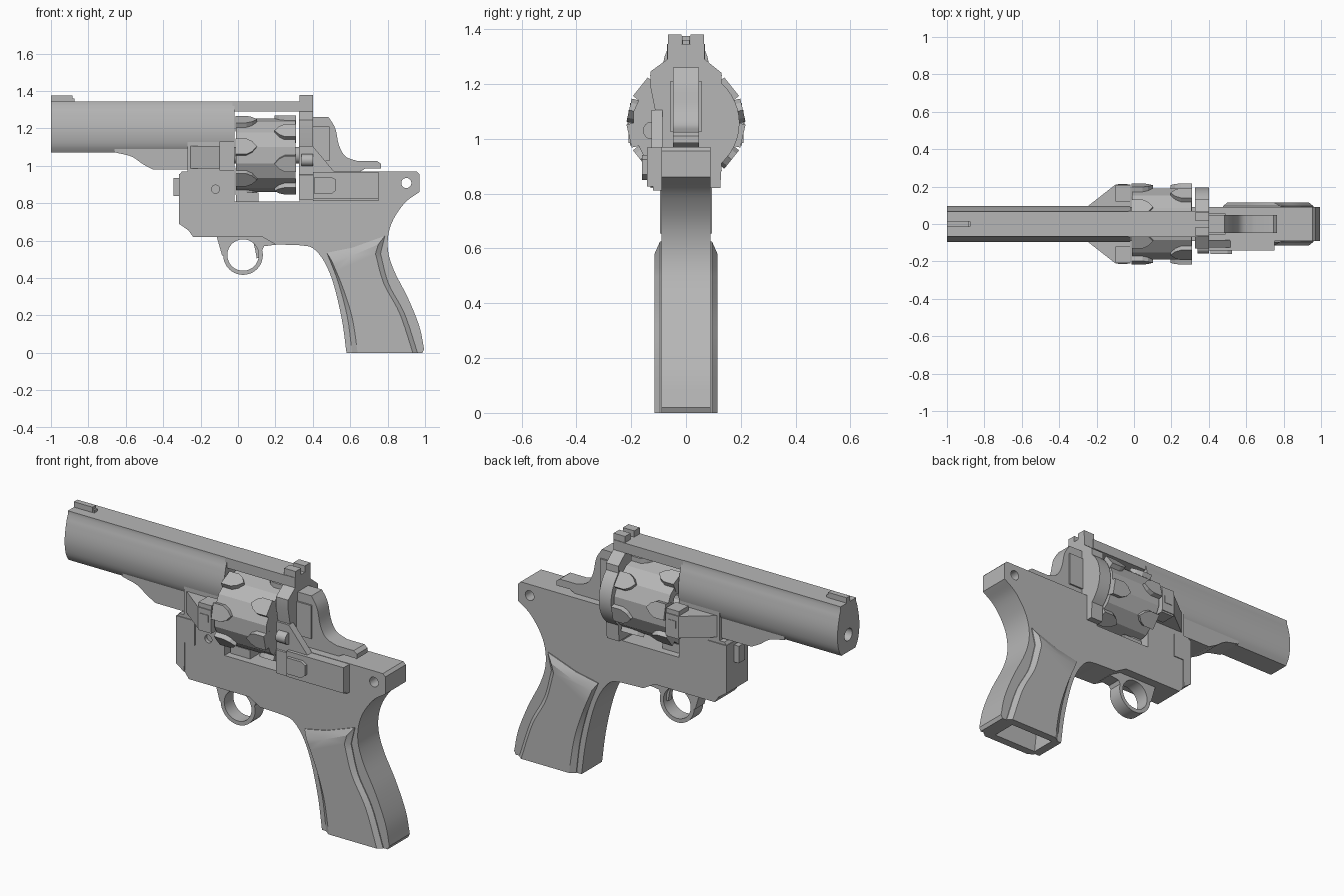
import bpy, bmesh
from math import sin, cos, pi, radians
from mathutils import Vector, Matrix

if "Cube" in bpy.data.objects:
    bpy.data.objects.remove(bpy.data.objects["Cube"], do_unlink=True)

GREY = (0.47, 0.47, 0.47, 1)
steel = bpy.data.materials.new("plain grey")
steel.use_nodes = True
steel.diffuse_color = GREY
steel.node_tree.nodes["Principled BSDF"].inputs["Base Color"].default_value = GREY


def loft(name, rings, closed=False, matrix=None):
    """Skin a row of equal rings; cap the ends unless the row is closed."""
    bm = bmesh.new()
    rows = [[bm.verts.new(p) for p in ring] for ring in rings]
    n = len(rows[0])
    pairs = list(zip(rows, rows[1:])) + ([(rows[-1], rows[0])] if closed else [])
    for a, b in pairs:
        for i in range(n):
            j = (i + 1) % n
            bm.faces.new((a[i], a[j], b[j], b[i]))
    if not closed:
        bm.faces.new(rows[0])
        bm.faces.new(rows[-1])
    if matrix:
        bm.transform(matrix)
    bmesh.ops.recalc_face_normals(bm, faces=bm.faces)
    mesh = bpy.data.meshes.new(name)
    bm.to_mesh(mesh)
    bm.free()
    mesh.materials.append(steel)
    ob = bpy.data.objects.new(name, mesh)
    bpy.context.collection.objects.link(ob)
    return ob


def prism(name, pts, axis, lo, hi, matrix=None):
    """Extrude a 2D outline along an axis."""
    place = {"x": lambda p, t: (t, p[0], p[1]),
             "y": lambda p, t: (p[0], t, p[1]),
             "z": lambda p, t: (p[0], p[1], t)}[axis]
    return loft(name, [[place(p, t) for p in pts] for t in (lo, hi)], matrix=matrix)


def box(name, x, y, z):
    return prism(name, [(x[0], z[0]), (x[1], z[0]), (x[1], z[1]), (x[0], z[1])], "y", *y)


def arc(cx, cy, r, a0=0, a1=360, n=24):
    steps = n if a1 - a0 == 360 else n + 1
    return [(cx + r * cos(radians(a0 + (a1 - a0) * i / n)),
             cy + r * sin(radians(a0 + (a1 - a0) * i / n))) for i in range(steps)]


def spline(pts, steps=5):
    """Smooth line through a few points."""
    v = [Vector(p) for p in pts]
    v = [2 * v[0] - v[1]] + v + [2 * v[-1] - v[-2]]
    out = []
    for a, b, c, d in zip(v, v[1:], v[2:], v[3:]):
        for i in range(steps):
            t = i / steps
            out.append(tuple(0.5 * (2 * b + (c - a) * t + (2 * a - 5 * b + 4 * c - d) * t * t
                                    + (3 * b - a - 3 * c + d) * t ** 3)))
    return out + [tuple(pts[-1])]


def activate(ob):
    bpy.ops.object.select_all(action="DESELECT")
    ob.select_set(True)
    bpy.context.view_layer.objects.active = ob


def cut(ob, cutter):
    mod = ob.modifiers.new("cut", "BOOLEAN")
    mod.operation, mod.object, mod.solver = "DIFFERENCE", cutter, "EXACT"
    activate(ob)
    bpy.ops.object.modifier_apply(modifier=mod.name)
    bpy.data.objects.remove(cutter, do_unlink=True)


def smooth(ob, angle=28):
    activate(ob)
    bpy.ops.object.shade_smooth_by_angle(angle=radians(angle))


# Frame and grip core, one side outline
back = spline([(0.97, 0.86), (0.89, 0.8), (0.82, 0.69), (0.8, 0.57), (0.83, 0.45),
               (0.91, 0.29), (0.97, 0.14), (0.995, 0.02)])
front = spline([(0.58, 0), (0.555, 0.18), (0.51, 0.37), (0.46, 0.49), (0.4, 0.56), (0.34, 0.575)])
frame = prism("frame", [(-0.315, 0.95), (-0.3, 0.97), (-0.02, 0.97), (-0.02, 0.81), (0.33, 0.81),
                        (0.33, 0.97), (0.955, 0.97), (0.97, 0.955)] + back + [(0.985, 0)] + front
              + [(0.2, 0.58), (0.13, 0.62), (-0.24, 0.62), (-0.265, 0.655), (-0.315, 0.69)],
              "y", -0.09, 0.09)
cut(frame, prism("pin_cutter", arc(0.9, 0.908, 0.027), "y", -0.2, 0.2))
cut(frame, prism("screw_cutter", arc(-0.12, 0.875, 0.022), "y", -0.2, -0.07))
cut(frame, prism("hollow_cutter", [(0.64, -0.1), (0.94, -0.1), (0.76, 0.36), (0.59, 0.36)],
                 "y", -0.07, 0.07))
smooth(frame)

# Grip panels with a bevelled border
outer = (spline([(0.61, 0), (0.585, 0.19), (0.535, 0.38), (0.475, 0.535)]) + [(0.61, 0.562), (0.785, 0.625)]
         + spline([(0.762, 0.53), (0.805, 0.37), (0.89, 0.21), (0.96, 0)]))
inner = (spline([(0.64, 0), (0.61, 0.19), (0.56, 0.35), (0.5, 0.495)]) + [(0.61, 0.52), (0.75, 0.58)]
         + spline([(0.735, 0.53), (0.78, 0.37), (0.865, 0.21), (0.935, 0)]))
for side, s in (("right", -1), ("left", 1)):
    panel = loft("grip_panel_" + side, [[(x, s * y, z) for x, z in ring]
                                        for ring, y in ((outer, 0.085), (outer, 0.095), (inner, 0.115))])
    cut(panel, prism("hollow_cutter", [(0.64, -0.1), (0.94, -0.1), (0.76, 0.36), (0.59, 0.36)],
                     "y", -0.07, 0.07))
    smooth(panel)

# Barrel: ribbed section with a rounded body and a flat belly
half = [(0.068, 1.345), (0.068, 1.325)] + spline(
    [(0.078, 1.3), (0.093, 1.23), (0.096, 1.17), (0.085, 1.11), (0.062, 1.07)], 3)
barrel = prism("barrel", half + [(-y, z) for y, z in reversed(half)], "x", -1, -0.02)
cut(barrel, prism("bore_cutter", arc(0, 1.165, 0.034), "x", -1.1, -0.1))
smooth(barrel)
belly = spline([(-0.66, 1.072), (-0.57, 1.05), (-0.51, 1.01), (-0.455, 0.98)])
smooth(prism("barrel_underlug", belly + [(-0.26, 0.98), (-0.26, 1.14), (-0.66, 1.14)], "y", -0.075, 0.075))
box("barrel_root", (-0.27, -0.02), (-0.09, 0.09), (0.96, 1.15))
box("front_sight", (-1, -0.885), (-0.015, 0.015), (1.34, 1.375))
box("front_sight_base", (-0.99, -0.875), (-0.013, 0.013), (1.34, 1.36))
box("top_strap", (-0.03, 0.34), (-0.07, 0.07), (1.29, 1.345))

# Flared cheeks in front of the cylinder, and rear sight posts
for side, s in (("right", -1), ("left", 1)):
    prism("cheek_" + side, [(-0.26, s * 0.085), (-0.1, s * 0.21), (-0.02, s * 0.21), (-0.02, 0), (-0.26, 0)],
          "z", 0.985, 1.105)
    box("cheek_clip_" + side, (-0.1, -0.02), sorted((s * 0.12, s * 0.205)), (0.975, 1.13))
    box("cheek_clip_rib_" + side, (-0.085, -0.035), sorted((s * 0.2, s * 0.213)), (1.035, 1.075))
    box("rear_sight_" + side, (0.33, 0.4), sorted((s * 0.016, s * 0.065)), (1.34, 1.38))

# Cylinder: faceted drum, chambers and staggered raised lugs
SHOTS = 7
AXIS = 1.057
drum = prism("cylinder", arc(0, AXIS, 0.196, 90, 450, SHOTS * 2), "x", -0.012, 0.308)
for i in range(SHOTS):
    a = pi / 2 + 2 * pi * i / SHOTS
    cut(drum, prism("chamber_cutter", arc(0.118 * cos(a), AXIS + 0.118 * sin(a), 0.034, n=12), "x", -0.1, 0.2))
    for end, s, x0, turn in (("rear", -1, 0.31, 0), ("front", 1, -0.014, pi / SHOTS)):
        place = Matrix.Translation((0, 0, AXIS)) @ Matrix.Rotation(2 * pi * i / SHOTS + turn, 4, "X")
        shape = [(0, -0.043), (0.06, -0.043), (0.09, -0.028), (0.115, 0)]
        shape += [(x, -y) for x, y in reversed(shape[:3])]
        prism("cylinder_lug_%s_%d" % (end, i), [(x0 + s * x, y) for x, y in shape], "z", 0.16, 0.213, place)
smooth(prism("cylinder_pin", arc(0, AXIS, 0.045), "x", -0.1, 0.36))
box("cylinder_stop", (-0.01, 0.11), (-0.05, 0.05), (0.8, 0.858))

# Recoil shield, round on the left and cut away for loading on the right
shield = ([(-0.13, 0.82), (0.125, 0.82)] + arc(0, AXIS, 0.195, -48, 48, 12)
          + [(0.13, 1.24), (0.068, 1.29), (0.068, 1.345), (-0.068, 1.345), (-0.068, 1.29), (-0.13, 1.245),
             (-0.13, 1.19), (-0.112, 1.1), (-0.1, 0.97), (-0.13, 0.95)])
smooth(prism("recoil_shield", shield, "x", 0.325, 0.4))

# Loading gate and side rail on the right
prism("loading_gate", [(0.325, 1.105), (0.4, 1.105), (0.53, 0.95), (0.55, 0.83), (0.325, 0.82)],
      "y", -0.125, -0.085)
smooth(prism("gate_boss", arc(-0.125, 1.03, 0.032), "x", 0.34, 0.4))
prism("gate_hinge", [(0.41, 0.85), (0.5, 0.85), (0.525, 0.87), (0.525, 0.925), (0.5, 0.94), (0.41, 0.94)],
      "y", -0.16, -0.1)
box("side_rail", (0.4, 0.75), (-0.143, -0.08), (0.825, 0.968))
box("side_rail_foot", (0.4, 0.75), (-0.12, -0.08), (0.812, 0.83))

# Hammer with its side plate and thumb piece
slope = spline([(0.485, 1.26), (0.52, 1.2), (0.54, 1.11), (0.575, 1.05), (0.64, 1.025)])
smooth(prism("hammer", [(0.39, 0.95), (0.39, 1.26)] + slope
             + [(0.745, 1.025), (0.765, 1.01), (0.765, 0.985), (0.68, 0.985), (0.62, 0.95)], "y", -0.047, 0.047))
box("hammer_side_plate", (0.39, 0.49), (-0.056, 0.056), (1.025, 1.21))

# Front plate and latch
prism("front_plate", [(-0.315, 0.69), (-0.265, 0.655), (-0.262, 0.82), (-0.2, 0.82), (-0.2, 0.955), (-0.315, 0.955)],
      "y", -0.095, 0.095)
box("latch", (-0.345, -0.3), (-0.028, 0.028), (0.84, 0.935))

# Ring guard, its webs and the trigger
section = [(0.084, -0.04), (0.106, -0.04), (0.106, 0.04), (0.084, 0.04)]
ring = [[(0.027 + r * cos(2 * pi * i / 40), y, 0.523 + r * sin(2 * pi * i / 40)) for r, y in section]
        for i in range(40)]
smooth(loft("guard_ring", ring, closed=True))
prism("guard_web_front", [(-0.115, 0.625), (-0.085, 0.52), (-0.062, 0.53), (-0.05, 0.575), (-0.01, 0.625)],
      "y", -0.04, 0.04)
prism("guard_web_rear", [(0.06, 0.625), (0.105, 0.575), (0.118, 0.53), (0.14, 0.57), (0.2, 0.578), (0.2, 0.625)],
      "y", -0.04, 0.04)
smooth(prism("trigger", spline([(0.08, 0.6), (0.092, 0.55), (0.1, 0.505)])
             + spline([(0.112, 0.51), (0.112, 0.55), (0.105, 0.6)]), "y", -0.015, 0.015))
